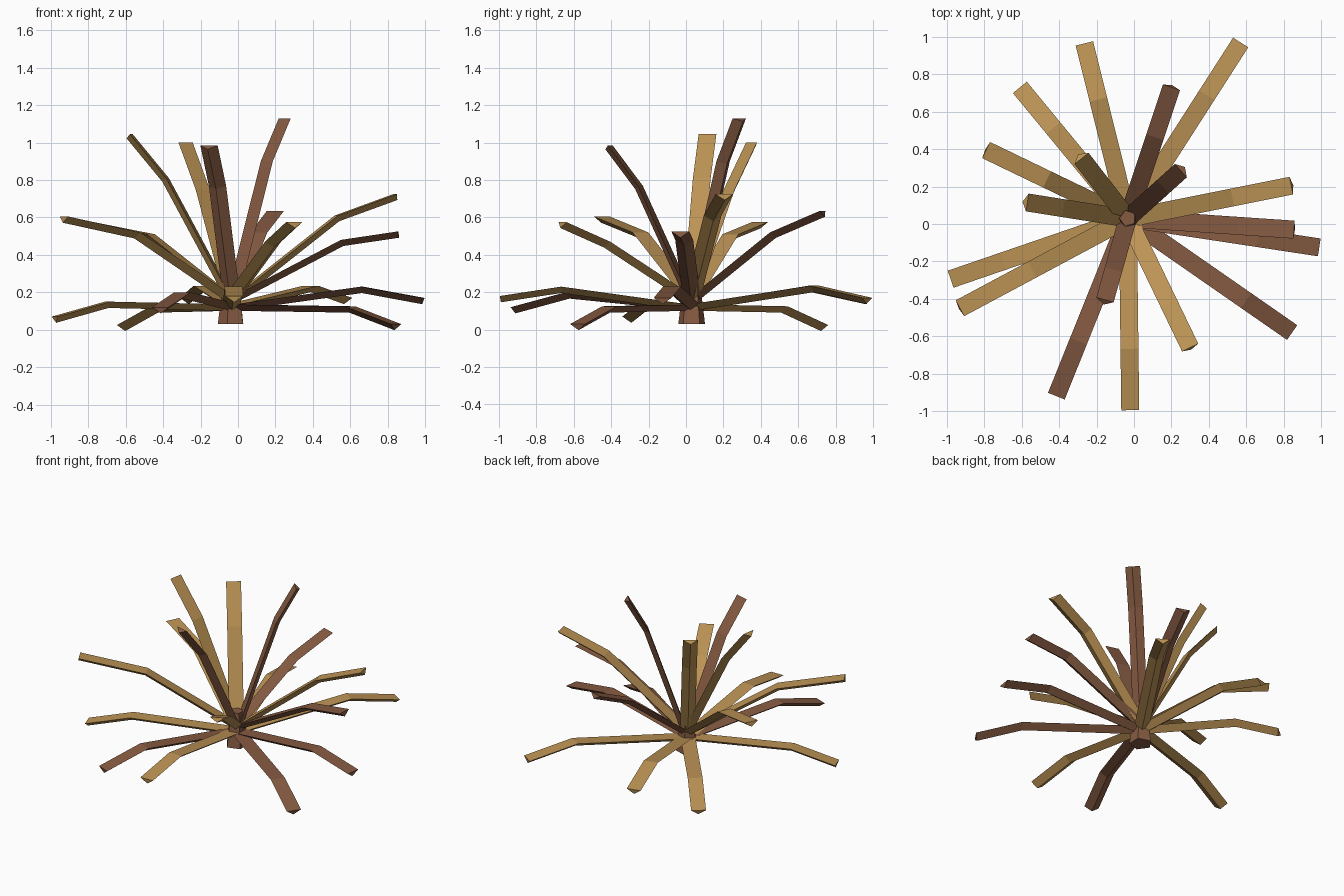
import bpy, bmesh
from mathutils import Vector

if "Cube" in bpy.data.objects:
    bpy.data.objects.remove(bpy.data.objects["Cube"])

CX, CY = -0.033, 0.03      # trunk axis
HALF, DEPTH = 0.048, 0.034  # leaf half width and keel depth


def material(name, color):
    m = bpy.data.materials.new(name)
    m.diffuse_color = (*color, 1)
    m.use_nodes = True
    m.node_tree.nodes["Principled BSDF"].inputs["Base Color"].default_value = m.diffuse_color
    return m


TAN = material("tan", (0.50, 0.29, 0.09))
BROWN = material("brown", (0.24, 0.105, 0.055))


def leaf(name, tip, kink, base_z, mat):
    """Bent strip with a flat top and a keel below; kink = (fraction out, z)."""
    base = Vector((CX, CY, base_z))
    end = Vector(tip)
    flat = Vector((end.x - CX, end.y - CY, 0))
    mid = base + flat * kink[0]
    mid.z = kink[1]
    side = Vector((-flat.y, flat.x, 0)).normalized()
    pts = [base + flat.normalized() * 0.015, mid, end]
    dirs = [(mid - base).normalized(), None, (end - mid).normalized()]
    dirs[1] = (dirs[0] + dirs[2]).normalized()
    bm = bmesh.new()
    rings = []
    for p, d in zip(pts, dirs):
        down = side.cross(d).normalized()
        if down.z > 0:
            down = -down
        rings.append([bm.verts.new(v) for v in
                      (p + side * HALF, p - side * HALF, p + down * DEPTH)])
    for a, b in zip(rings, rings[1:]):
        for i in range(3):
            j = (i + 1) % 3
            bm.faces.new((a[i], a[j], b[j], b[i]))
    bm.faces.new(rings[0])
    bm.faces.new(rings[-1])
    bmesh.ops.recalc_face_normals(bm, faces=bm.faces)
    me = bpy.data.meshes.new(name)
    bm.to_mesh(me)
    bm.free()
    me.materials.append(mat)
    bpy.context.collection.objects.link(bpy.data.objects.new(name, me))


# Trunk: tapered five-sided stub
bpy.ops.mesh.primitive_cone_add(vertices=5, radius1=0.075, radius2=0.045,
                                depth=0.24, location=(CX, CY, 0.15),
                                rotation=(0, 0, 0.3))
trunk = bpy.context.object
trunk.name = "trunk"
trunk.data.materials.append(BROWN)

# Leaves by tier: tip, (kink fraction, kink z), material
upright = [
    ((-0.57, 0.115, 1.045), (0.64, 0.81), TAN),
    ((-0.28, 0.35, 1.00), (0.63, 0.75), TAN),
    ((-0.155, -0.405, 0.985), (0.63, 0.77), BROWN),
    ((0.25, 0.285, 1.13), (0.66, 0.90), BROWN),
]
middle = [
    ((-0.79, 0.395, 0.575), (0.57, 0.51), TAN),
    ((-0.93, -0.45, 0.605), (0.57, 0.52), TAN),
    ((0.30, -0.66, 0.575), (0.66, 0.47), TAN),
    ((0.84, 0.205, 0.725), (0.64, 0.61), TAN),
    ((0.20, 0.73, 0.635), (0.62, 0.52), BROWN),
    ((0.855, -0.03, 0.525), (0.66, 0.48), BROWN),
]
low = [
    ((-0.265, 0.965, 0.17), (0.68, 0.235), TAN),
    ((-0.61, 0.73, 0.025), (0.69, 0.125), TAN),
    ((-0.98, -0.295, 0.07), (0.70, 0.15), TAN),
    ((-0.02, -0.995, 0.18), (0.68, 0.23), TAN),
    ((0.57, 0.97, 0.17), (0.70, 0.235), TAN),
    ((-0.415, -0.92, 0.12), (0.69, 0.20), BROWN),
    ((0.845, -0.58, 0.03), (0.72, 0.125), BROWN),
    ((0.99, -0.125, 0.17), (0.68, 0.23), BROWN),
]
for label, base_z, tier in (("upright_leaf", 0.20, upright),
                            ("middle_leaf", 0.18, middle),
                            ("low_leaf", 0.135, low)):
    for i, (tip, kink, mat) in enumerate(tier):
        leaf(f"{label}_{i + 1}", tip, kink, base_z, mat)
